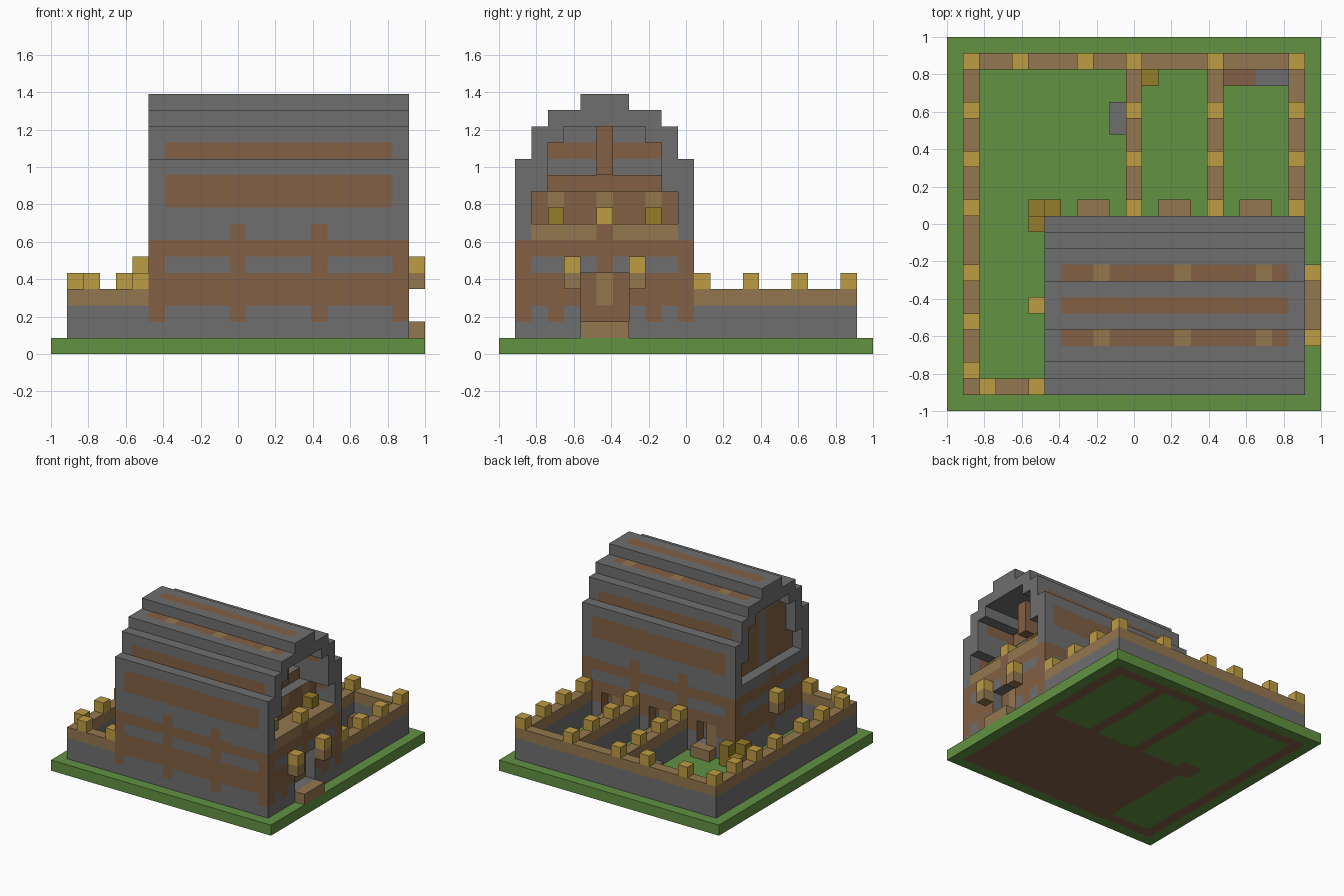
import bpy
import bmesh
from itertools import product
from mathutils import Vector

U = 2 / 23  # one block

cube = bpy.data.objects.get("Cube")
if cube:
    bpy.data.objects.remove(cube, do_unlink=True)


def material(name, rgb):
    """Flat material from display colour values."""
    col = [(c / 255 / 12.92) if c < 11 else ((c / 255 + 0.055) / 1.055) ** 2.4 for c in rgb]
    m = bpy.data.materials.new(name)
    m.use_nodes = True
    m.diffuse_color = (*col, 1)
    bsdf = m.node_tree.nodes["Principled BSDF"]
    bsdf.inputs["Base Color"].default_value = (*col, 1)
    bsdf.inputs["Roughness"].default_value = 0.9
    return m


STONE, GRASS, WOOD, PLANK, GOLD, STRAW = range(6)
MATS = [material("stone grey", (112, 111, 111)), material("grass green", (98, 146, 66)),
        material("dark wood", (130, 96, 68)), material("light plank", (148, 119, 78)),
        material("lamp gold", (190, 156, 68)), material("straw gold", (148, 125, 42))]


def box(xs, ys, zs):
    """Set of block cells inside three half-open ranges."""
    return set(product(range(*xs), range(*ys), range(*zs)))


def blocks(name, cells, paint):
    """Skin the outside of a set of cells; paint is a colour or a rule."""
    bm = bmesh.new()
    cache = {}

    def vert(p):
        if p not in cache:
            cache[p] = bm.verts.new((p[0] * U - 1, p[1] * U - 1, p[2] * U))
        return cache[p]

    for cell in sorted(cells):
        for axis, side in product(range(3), (0, 1)):
            n = [0, 0, 0]
            n[axis] = side * 2 - 1
            if tuple(c + d for c, d in zip(cell, n)) in cells:
                continue
            a, b = (axis + 1) % 3, (axis + 2) % 3
            ring = []
            for da, db in ((0, 0), (1, 0), (1, 1), (0, 1)):
                p = list(cell)
                p[axis] += side
                p[a] += da
                p[b] += db
                ring.append(vert(tuple(p)))
            if not side:
                ring.reverse()
            f = bm.faces.new(ring)
            f.material_index = paint(*cell, Vector(n)) if callable(paint) else paint
    me = bpy.data.meshes.new(name)
    bm.to_mesh(me)
    bm.free()
    for m in MATS:
        me.materials.append(m)
    ob = bpy.data.objects.new(name, me)
    bpy.context.collection.objects.link(ob)
    return ob


# Stone walls with plank caps around the yard and between the pens
fences = {"left_yard_wall": ((1, 2), (1, 22)), "front_yard_wall": ((2, 6), (1, 2)),
          "back_yard_wall": ((2, 22), (21, 22)), "pen_divider_a": ((11, 12), (12, 21)),
          "pen_divider_b": ((16, 17), (12, 21)), "outer_pen_wall": ((21, 22), (12, 21))}
footprint = {(i, j) for i, j, k in box((6, 22), (1, 12), (0, 1))}
for name, (xs, ys) in fences.items():
    cells = box(xs, ys, (1, 4))
    footprint |= {(i, j) for i, j, k in cells}
    blocks(name, cells, lambda i, j, k, n: PLANK if k == 3 else STONE)

# Gold posts on top of the walls
posts = {(1, j) for j in (2, 5, 8, 12, 15, 18, 21)}
posts |= {(i, 21) for i in (4, 8, 11, 16, 21)} | {(2, 1), (5, 1)}
posts |= set(product((11, 16, 21), (12, 15, 18)))
for i, j in sorted(posts):
    blocks("wall_post", {(i, j, 4)}, GOLD)

# Grass base, earth showing underneath the buildings
footprint |= {(5, 11), (5, 12), (6, 12)}
blocks("grass_base", box((0, 23), (0, 23), (0, 1)),
       lambda i, j, k, n: WOOD if n.z < 0 and (i, j) in footprint else GRASS)

# Barn body with stepped roof
barn = (box((6, 22), (1, 12), (1, 12)) | box((6, 22), (2, 11), (12, 14))
        | box((6, 22), (3, 10), (14, 15)) | box((6, 22), (5, 8), (15, 16)))

# Recessed gables at both ends, front door and pen doors
for ys, zs, depth in (((2, 11), (8, 10), 20), ((3, 10), (10, 11), 19),
                      ((3, 10), (11, 13), 18), ((4, 9), (13, 14), 18)):
    barn -= box((depth, 22), ys, zs)
    barn -= box((6, 7), ys, zs)
barn -= box((21, 22), (5, 8), (2, 5))
for i in (9, 14, 19):
    barn -= box((i, i + 1), (11, 12), (2, 4))


def timber(k, at_post, at_foot):
    """Timber frame shared by all lower walls."""
    if k in (3, 4, 6) or (k == 5 and at_post) or (k == 2 and at_foot):
        return WOOD
    return STONE


def paint_barn(i, j, k, n):
    inner = 7 <= i < 21
    if n.z > 0:
        if k == 14 and j in (4, 8) and inner:
            return PLANK if i in (9, 14, 19) else WOOD
        if k == 15 and j == 6 and inner:
            return WOOD
        return PLANK if k == 7 and i >= 20 else STONE
    if n.y:
        if j not in (1, 2, 10, 11):
            return STONE
        if n.y > 0 and k in (2, 3) and i in (8, 13, 18):
            return PLANK
        if inner and (k in (9, 10) and j in (1, 11) or k == 12):
            return WOOD
        if k == 7 and i in (11, 16):
            return WOOD
        return timber(k, i in (6, 11, 16, 21), i in (6, 11, 16, 21))
    if n.x > 0:
        if i == 20 and k < 5:
            return PLANK if j == 6 and k > 2 else WOOD
        if k >= 8:
            if i == 21:
                return STONE
            if k == 9 and j in (3, 6, 9):
                return PLANK
            return WOOD if k in (8, 9, 10, 12) else STONE
        if k == 7 and 2 <= j < 11:
            return WOOD if j == 6 else PLANK
        return timber(k, j in (1, 6, 11), j in (1, 3, 9, 11))
    if n.x < 0:
        if k >= 8:
            return WOOD if i == 7 and k < 13 and j != 6 else STONE
        if k == 7 and j == 6:
            return WOOD
        return timber(k, j in (1, 6, 11), j in (1, 6, 11))
    return STONE


blocks("barn", barn, paint_barn)

# Gable post, balcony lamp and balcony bales
blocks("gable_post", box((18, 20), (6, 7), (11, 14)), WOOD)
blocks("balcony_lamp", {(21, 6, 8)}, GOLD)
for j in (3, 9):
    blocks("balcony_bale", {(20, j, 8)}, STRAW)

# Wall lanterns on brackets
for i, j in ((22, 4), (22, 8), (5, 6)):
    blocks("wall_lantern", box((i, i + 1), (j, j + 1), (4, 6)),
           lambda i, j, k, n: GOLD if k == 5 else PLANK)

# Steps at the main door and at the pens
blocks("door_step", box((22, 23), (5, 8), (1, 2)), PLANK)
for i in (8, 13, 18):
    blocks("pen_step", box((i, i + 2), (12, 13), (1, 2)), PLANK)

# Straw, troughs and crate in the yard
blocks("straw_pile", box((5, 6), (11, 12), (1, 3)) | box((6, 7), (12, 13), (1, 3))
       | box((5, 6), (12, 13), (1, 2)), STRAW)
blocks("pen_straw", {(12, 20, 1)}, STRAW)
blocks("yard_trough", box((10, 11), (17, 19), (1, 2)), STONE)
blocks("pen_trough", box((19, 21), (20, 21), (1, 2)), STONE)
blocks("pen_crate", box((17, 19), (20, 21), (1, 2)), WOOD)
